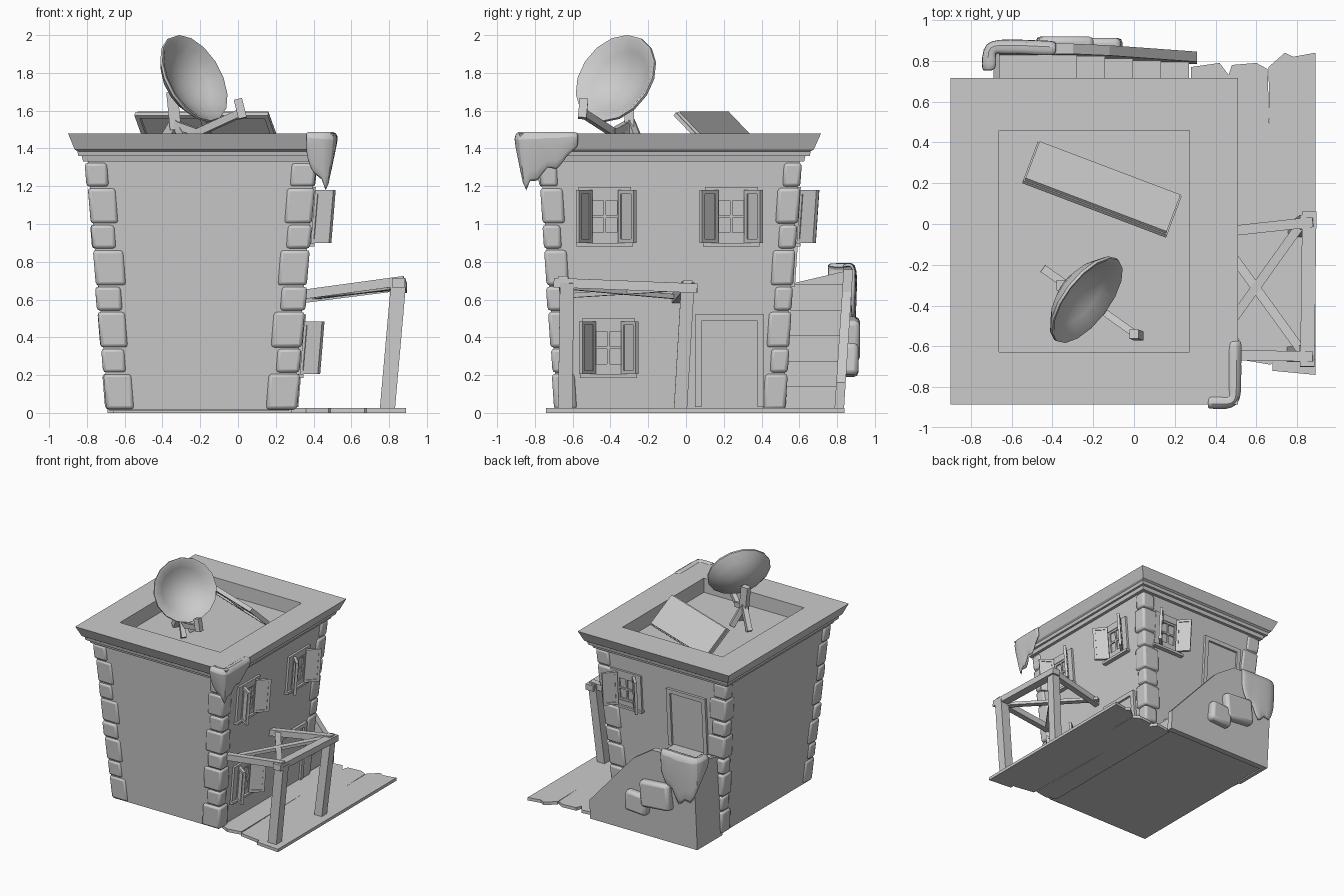
import bpy, bmesh, math, random
from mathutils import Matrix, Vector as V

if "Cube" in bpy.data.objects:
    bpy.data.objects.remove(bpy.data.objects["Cube"])

random.seed(4)
CX, CY = -0.195, -0.085          # house centre
HX, HY, KX, KY = 0.49, 0.595, 0.083, 0.067   # half sizes at ground, wall slopes


def finish(name, bm, bevel=0, smooth=False):
    bmesh.ops.recalc_face_normals(bm, faces=bm.faces)
    me = bpy.data.meshes.new(name)
    bm.to_mesh(me)
    bm.free()
    ob = bpy.data.objects.new(name, me)
    bpy.context.collection.objects.link(ob)
    if bevel:
        m = ob.modifiers.new("bevel", 'BEVEL')
        m.width, m.segments = bevel, 2
    if smooth:
        bpy.context.view_layer.objects.active = ob
        ob.select_set(True)
        bpy.ops.object.shade_smooth_by_angle(angle=math.radians(40))
        ob.select_set(False)
    return ob


def frame(origin, u, v, w):
    m = Matrix((u, v, w)).transposed().to_4x4()
    m.translation = origin
    return m


def add_box(bm, m, c, s):
    bmesh.ops.create_cube(bm, size=1, matrix=m @ Matrix.Translation(c) @ Matrix.Diagonal((*s, 1)))


def beam(bm, p, q, w, h):
    p, q = V(p), V(q)
    z = (q - p).normalized()
    x = (V((0, 0, 1)) if abs(z.z) < 0.9 else V((0, 1, 0))).cross(z).normalized()
    add_box(bm, frame((p + q) / 2, x, z.cross(x), z), (0, 0, 0), (w, h, (q - p).length))


def loft(bm, rings, cap=True):
    loops = [[bm.verts.new(p) for p in r] for r in rings]
    for a, b in zip(loops, loops[1:]):
        for i in range(len(a)):
            j = (i + 1) % len(a)
            bm.faces.new((a[i], a[j], b[j], b[i]))
    if cap:
        bm.faces.new(loops[0])
        bm.faces.new(loops[-1])


def prism(bm, pts, vec):
    loft(bm, [[V(p) for p in pts], [V(p) + V(vec) for p in pts]])


# House walls, stepped cornice and sunken roof
bm = bmesh.new()
loft(bm, [[(CX + sx * a, CY + sy * b, z) for sx, sy in ((-1, -1), (1, -1), (1, 1), (-1, 1))]
          for a, b, z in ((HX, HY, 0.015), (0.60, 0.685, 1.33), (0.625, 0.71, 1.33), (0.632, 0.717, 1.36),
                          (0.65, 0.74, 1.36), (0.655, 0.745, 1.385), (0.67, 0.762, 1.395),
                          (0.705, 0.80, 1.48), (0.4675, 0.5425, 1.48), (0.4675, 0.5425, 1.36))])
finish("house_body", bm)

# Corner stones, alternating tall and short
bm = bmesh.new()
for sx in (-1, 1):
    for sy in (-1, 1):
        z = 0.015
        for i in range(8):
            h = 0.195 if i % 2 == 0 else 0.133
            wx, wy = (0.155, 0.12) if i % 2 == 0 else (0.125, 0.095)
            wx += random.uniform(-.012, .012)
            zc, out = z + h / 2, random.uniform(.010, .018)
            o = V((CX + sx * (HX + KX * zc + out - wx / 2), CY + sy * (HY + KY * zc + out - wy / 2), zc))
            add_box(bm, frame(o, V((1, 0, 0)), V((0, 1, 0)), V((sx * KX, sy * KY, 1))), (0, 0, 0), (wx, wy, h - .006))
            z += h
finish("corner_stones", bm, 0.018, True)


# Wall-aligned frames: u along wall, v up the wall, w outwards
def right_wall(y, z):
    return frame(V((CX + HX + KX * z, y, z)), V((0, 1, 0)), V((KX, 0, 1)), V((1, 0, 0)))


def back_wall(x, z):
    return frame(V((x, CY + HY + KY * z, z)), V((-1, 0, 0)), V((0, KY, 1)), V((0, 1, 0)))


def border(bm, m, w, h, bar, d):
    for s in (-1, 1):
        add_box(bm, m, (s * (w - bar) / 2, 0, d / 2), (bar, h, d))
        add_box(bm, m, (0, s * (h - bar) / 2, d / 2), (w - 2 * bar, bar, d))


# Shuttered windows
for name, m in (("upper_front_window", right_wall(-0.43, 1.04)), ("upper_rear_window", right_wall(0.24, 1.04)),
                ("lower_window", right_wall(-0.41, 0.345)), ("back_window", back_wall(0.14, 1.04))):
    bm = bmesh.new()
    border(bm, m, 0.28, 0.31, 0.055, 0.018)
    border(bm, m, 0.17, 0.21, 0.02, 0.012)
    add_box(bm, m, (0, 0, 0.006), (0.014, 0.18, 0.010))
    add_box(bm, m, (0, 0, 0.006), (0.14, 0.014, 0.010))
    add_box(bm, m, (0, -0.15, 0.018), (0.30, 0.02, 0.036))
    for s in (-1, 1):
        a = math.radians(50 + random.uniform(-6, 6))
        hinge = m @ Matrix.Translation((s * 0.083, 0, 0.012)) @ Matrix.Rotation(-s * a, 4, 'Y')
        leaf = hinge @ Matrix.Translation((s * 0.062, 0, 0))
        border(bm, leaf, 0.12, 0.28, 0.02, 0.022)
        add_box(bm, leaf, (0, 0, 0.010), (0.09, 0.25, 0.010))
    finish(name, bm)

# Doors
for name, m in (("side_door", right_wall(0.23, 0.275)), ("back_door", back_wall(-0.42, 0.915))):
    bm = bmesh.new()
    for s in (-1, 1):
        add_box(bm, m, (s * 0.165, 0, 0.01), (0.035, 0.49, 0.024))
    add_box(bm, m, (0, 0.228, 0.01), (0.295, 0.035, 0.024))
    add_box(bm, m, (0, -0.018, 0.002), (0.295, 0.456, 0.006))
    finish(name, bm)

# Stairs up to the back door
bm = bmesh.new()
prof = [(-0.68, 0.01), (0.27, 0.01)]
for i in range(5):
    x, z = 0.27 - 0.1375 * i, 0.14 + 0.135 * i
    prof += [(x, z), (x - 0.1375 if i < 4 else -0.68, z)]
prism(bm, [(x, 0.49, z) for x, z in prof], (0, 0.34, 0))
finish("stairs", bm)

# Sloping stair wall leaning outward, with loose stones
bm = bmesh.new()
prism(bm, [(x, 0.785 + 0.065 * z, z) for x, z in
           ((0.31, 0), (0.31, 0.16), (-0.12, 0.64), (-0.3, 0.76), (-0.69, 0.77), (-0.69, 0))], (0, 0.05, 0))
prism(bm, [(-0.69, 0.50, 0), (-0.69, 0.82, 0), (-0.69, 0.84, 0.75), (-0.69, 0.54, 0.68)], (0.03, 0, 0))
finish("stair_wall", bm)
bm = bmesh.new()
for x, z, w, h, r in ((-0.34, 0.39, 0.27, 0.22, 5), (-0.16, 0.28, 0.2, 0.17, -4)):
    m = Matrix.Translation((x, 0.85 + 0.065 * z, z)) @ Matrix.Rotation(math.radians(r), 4, 'Y')
    add_box(bm, m, (0, 0, 0), (w, 0.09, h))
finish("stair_wall_stones", bm, 0.025, True)


# Ragged cloths: columns of (x, y, outward x, outward y, bottom z)
def cloth(name, cols, top, cap, lean):
    bm = bmesh.new()
    grid = []
    for x, y, nx, ny, zb in cols:
        p, n = V((x, y, 0)), V((nx, ny, 0))
        pts = [p - n * cap + V((0, 0, top - .015)), p - n * 0.01 + V((0, 0, top)), p + n * 0.02 + V((0, 0, top - .03))]
        for t in (0.5, 1):
            z = top - .03 + (zb - top + .03) * t
            pts.append(p + n * (0.018 - lean * (top - z)) + V((0, 0, z)))
        grid.append([bm.verts.new(q) for q in pts])
    for a, b in zip(grid, grid[1:]):
        for i in range(4):
            bm.faces.new((a[i], a[i + 1], b[i + 1], b[i]))
    ob = finish(name, bm, 0, True)
    ob.modifiers.new("thick", 'SOLIDIFY').thickness = 0.022
    ob.modifiers.new("soft", 'SUBSURF').levels = 1
    ob.modifiers["soft"].render_levels = 1


cloth("roof_cloth", [(0.36, -0.895, 0, -1, 1.36), (0.40, -0.895, 0, -1, 1.24), (0.45, -0.9, 0, -1, 1.25),
                     (0.505, -0.885, .7, -.7, 1.13), (0.515, -0.83, 1, 0, 1.25), (0.515, -0.79, 1, 0, 1.19),
                     (0.515, -0.73, 1, 0, 1.33), (0.515, -0.69, 1, 0, 1.25), (0.515, -0.63, 1, 0, 1.37),
                     (0.515, -0.57, 1, 0, 1.40)], 1.495, 0.06, 0.18)
cloth("stair_wall_cloth", [(-0.38, 0.88, 0, 1, 0.62), (-0.44, 0.885, 0, 1, 0.46), (-0.49, 0.885, 0, 1, 0.52),
                           (-0.55, 0.89, 0, 1, 0.30), (-0.61, 0.89, 0, 1, 0.45), (-0.66, 0.89, 0, 1, 0.36),
                           (-0.72, 0.88, -.7, .7, 0.52), (-0.73, 0.82, -1, 0, 0.62),
                           (-0.73, 0.75, -1, 0, 0.70)], 0.80, 0.06, 0.03)

# Deck planks
bm = bmesh.new()
for pts in ([(0.68, -0.72), (0.89, -0.74), (0.89, 0.84), (0.78, 0.82), (0.74, 0.84), (0.66, 0.77)],
            [(0.49, -0.66), (0.67, -0.69), (0.70, -0.66), (0.655, 0.76), (0.60, 0.79), (0.48, 0.78), (0.46, 0.72)],
            [(0.28, -0.62), (0.36, -0.66), (0.48, -0.64), (0.465, 0.73), (0.42, 0.79), (0.28, 0.77)]):
    prism(bm, [(x, y, 0) for x, y in pts], (0, 0, 0.025))
finish("deck_planks", bm)

# Porch posts, beams and crossed braces
bm = bmesh.new()
beam(bm, (0.79, -0.64, 0.01), (0.85, -0.63, 0.69), 0.08, 0.075)
beam(bm, (0.79, -0.03, 0.01), (0.85, 0.01, 0.69), 0.07, 0.07)
beam(bm, (0.85, -0.70, 0.69), (0.86, 0.06, 0.66), 0.07, 0.05)
beam(bm, (0.33, -0.64, 0.625), (0.88, -0.65, 0.70), 0.05, 0.05)
beam(bm, (0.33, -0.05, 0.605), (0.88, 0.01, 0.675), 0.05, 0.05)
beam(bm, (0.37, 0.0, 0.61), (0.82, -0.62, 0.665), 0.045, 0.025)
beam(bm, (0.37, -0.63, 0.62), (0.82, 0.0, 0.66), 0.045, 0.025)
finish("porch_frame", bm)

# Tilted roof panel with two recessed cells
bm = bmesh.new()
u = V((0.70, -0.265, 0)).normalized()
v = V((-0.06, -0.19, 0.195)).normalized()
w = u.cross(v).normalized()
m = frame(V((-0.155, 0.175, 1.49)), u, w.cross(u), w)
add_box(bm, m, (0, 0, -0.005), (0.74, 0.27, 0.02))
border(bm, m, 0.755, 0.285, 0.025, 0.02)
add_box(bm, m, (0, 0, 0.01), (0.03, 0.24, 0.02))
finish("roof_panel", bm)

# Dish bowl
bm = bmesh.new()
n = V((0.72, -0.55, 0.42)).normalized()
rot = n.to_track_quat('Z', 'Y').to_matrix().to_4x4()
m = Matrix.Translation((-0.238, -0.368, 1.768)) @ rot
loft(bm, [[m @ V((r * math.cos(math.tau * k / 16), r * math.sin(math.tau * k / 16), d)) for k in range(16)]
          for r, d in ((.04, -.115), (.11, -.098), (.19, -.055), (.252, 0), (.25, .014),
                       (.235, .012), (.175, -.036), (.1, -.073), (.035, -.088))])
finish("dish_bowl", bm, 0, True)

# Dish mast, feet and receiver arm
bm = bmesh.new()
beam(bm, (-0.33, -0.30, 1.50), (-0.35, -0.30, 1.70), 0.06, 0.05)
beam(bm, (-0.33, -0.30, 1.54), (-0.43, -0.23, 1.37), 0.04, 0.05)
beam(bm, (-0.33, -0.30, 1.54), (-0.26, -0.24, 1.37), 0.04, 0.04)
beam(bm, (-0.33, -0.30, 1.54), (-0.24, -0.38, 1.37), 0.04, 0.04)
beam(bm, (-0.34, -0.30, 1.53), (-0.20, -0.39, 1.48), 0.04, 0.04)
beam(bm, (-0.22, -0.38, 1.48), (0.02, -0.55, 1.59), 0.035, 0.04)
beam(bm, (0.025, -0.55, 1.56), (0.0, -0.54, 1.66), 0.045, 0.045)
finish("dish_stand", bm)
